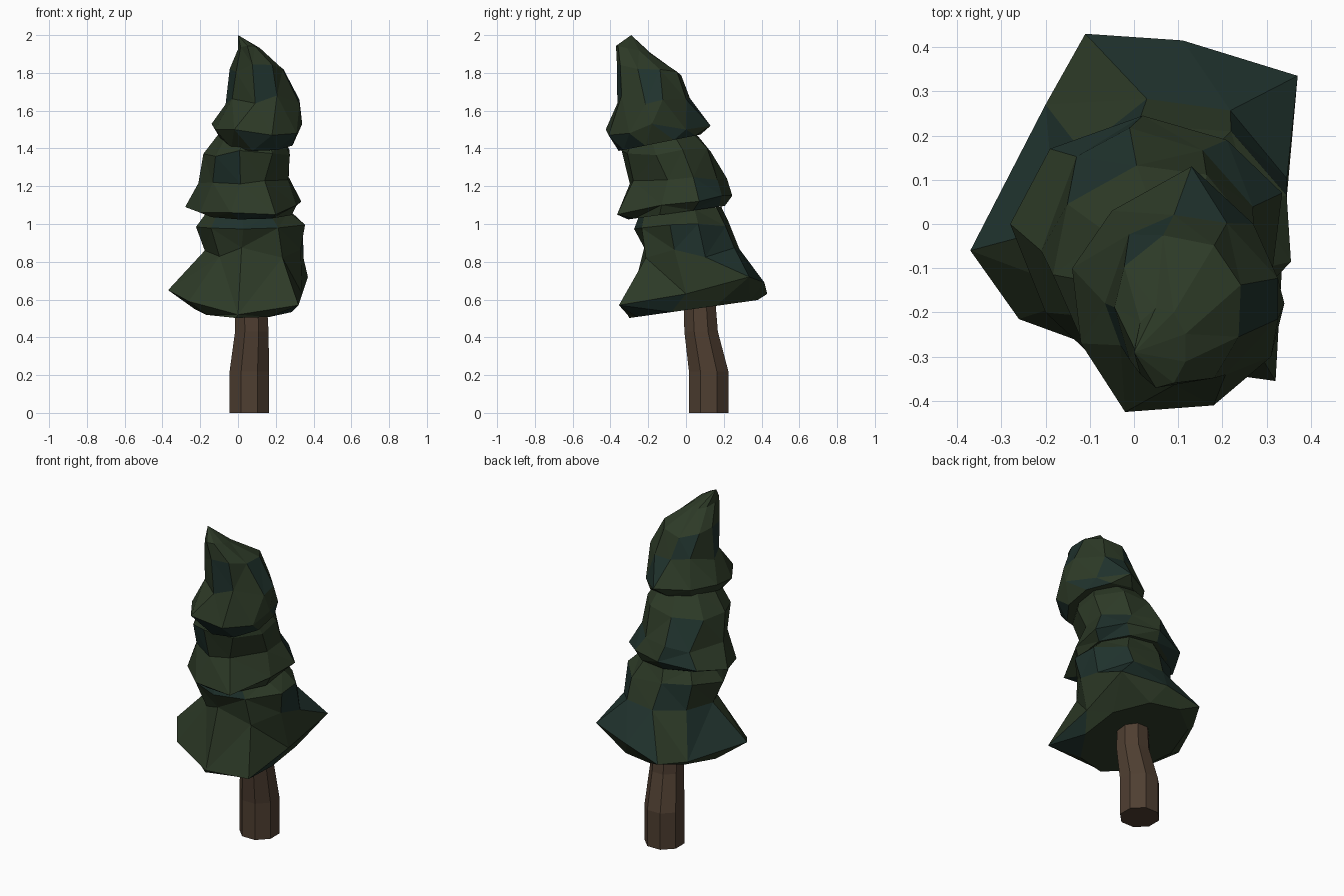
import bpy, bmesh, math, random

random.seed(11)


def material(name, rgb):
    m = bpy.data.materials.new(name)
    m.diffuse_color = (*rgb, 1)
    return m


LEAF = material("leaf green", (0.026, 0.042, 0.020))
TEAL = material("leaf teal", (0.014, 0.032, 0.026))
BARK = material("bark", (0.078, 0.049, 0.031))


def ring(z, cx, cy, rx, ry, tilt=0.0, jitter=0.0, n=9, start=180):
    """Ellipse of n points, tilted along y, with a little irregularity."""
    pts = []
    for i in range(n):
        a = math.radians(start + 360 * i / n + 150 * random.uniform(-jitter, jitter))
        k = 1 + random.uniform(-jitter, jitter)
        y = ry * k * math.sin(a)
        dz = random.uniform(-jitter, jitter) * 0.6
        pts.append((cx + rx * k * math.cos(a), cy + y, z + tilt * y + dz))
    return pts


def loft(name, rings, mats, teal=0.0, tip=None):
    """Skin the rings from bottom to top and close both ends."""
    bm = bmesh.new()
    loops = [[bm.verts.new(p) for p in r] for r in rings]
    n = len(loops[0])
    for lo, hi in zip(loops, loops[1:]):
        for i in range(n):
            j = (i + 1) % n
            f = bm.faces.new((lo[i], lo[j], hi[j], hi[i]))
            f.material_index = int(random.random() < teal)
    bm.faces.new(loops[0][::-1])
    if tip:
        t = bm.verts.new(tip)
        for i in range(n):
            bm.faces.new((loops[-1][i], loops[-1][(i + 1) % n], t))
    else:
        bm.faces.new(loops[-1])
    bmesh.ops.triangulate(bm, faces=bm.faces[:], quad_method='SHORT_EDGE')
    bmesh.ops.recalc_face_normals(bm, faces=bm.faces[:])
    me = bpy.data.meshes.new(name)
    bm.to_mesh(me)
    bm.free()
    for m in mats:
        me.materials.append(m)
    ob = bpy.data.objects.new(name, me)
    bpy.context.collection.objects.link(ob)
    return ob


# Crooked eight-sided trunk
loft("trunk", [ring(z, cx, cy, r, r, n=8, start=22.5) for z, cx, cy, r in (
    (0.0, 0.06, 0.12, 0.113), (0.22, 0.06, 0.12, 0.113),
    (0.43, 0.073, 0.08, 0.096), (0.62, 0.068, 0.07, 0.09))], [BARK])

# Irregular flared rims, running left -> front -> right -> back
low_rim = [(-0.37, -0.06, 0.65), (-0.26, -0.215, 0.59), (0, -0.31, 0.52),
           (0.32, -0.355, 0.57), (0.34, 0.0, 0.63), (0.37, 0.335, 0.72),
           (0.11, 0.415, 0.69), (-0.11, 0.43, 0.63), (-0.2, 0.27, 0.61)]
mid_rim = [(-0.28, 0.0, 1.09), (-0.2, -0.2, 1.06), (-0.04, -0.35, 1.06),
           (0.2, -0.365, 1.05), (0.31, -0.13, 1.10), (0.335, 0.07, 1.12),
           (0.21, 0.19, 1.15), (0.02, 0.245, 1.15), (-0.19, 0.17, 1.12)]
top_rim = [(-0.14, -0.1, 1.53), (-0.12, -0.27, 1.50), (-0.02, -0.425, 1.50),
           (0.18, -0.41, 1.47), (0.31, -0.30, 1.48), (0.34, -0.18, 1.53),
           (0.27, 0.0, 1.50), (0.13, 0.13, 1.52), (-0.05, 0.03, 1.52)]

# Three stacked foliage tiers: underside, rim, body, closing shoulder
leaf = [LEAF, TEAL]
loft("lower_foliage", [
    ring(0.55, 0.035, 0.04, 0.265, 0.345, 0.14), low_rim,
    ring(0.85, 0.09, 0.02, 0.255, 0.265, 0.0, 0.05),
    ring(0.99, 0.07, -0.02, 0.285, 0.26, 0.08, 0.04),
    ring(1.07, 0.06, -0.03, 0.22, 0.22, 0.1)], leaf, 0.17)
loft("middle_foliage", [
    ring(1.06, 0.05, -0.05, 0.25, 0.26, 0.14), mid_rim,
    ring(1.22, 0.035, -0.04, 0.235, 0.255, 0.08, 0.05),
    ring(1.38, 0.05, -0.10, 0.24, 0.24, 0.03, 0.04),
    ring(1.48, 0.07, -0.13, 0.17, 0.17, 0.1)], leaf, 0.2)
loft("top_foliage", [
    ring(1.43, 0.11, -0.14, 0.19, 0.22, 0.2), top_rim,
    ring(1.66, 0.125, -0.17, 0.197, 0.195, 0.0, 0.05),
    ring(1.81, 0.10, -0.20, 0.145, 0.175, -0.1, 0.04),
    ring(1.925, 0.06, -0.28, 0.06, 0.092, -0.2)], leaf, 0.2,
    tip=(0.0, -0.29, 2.0))
